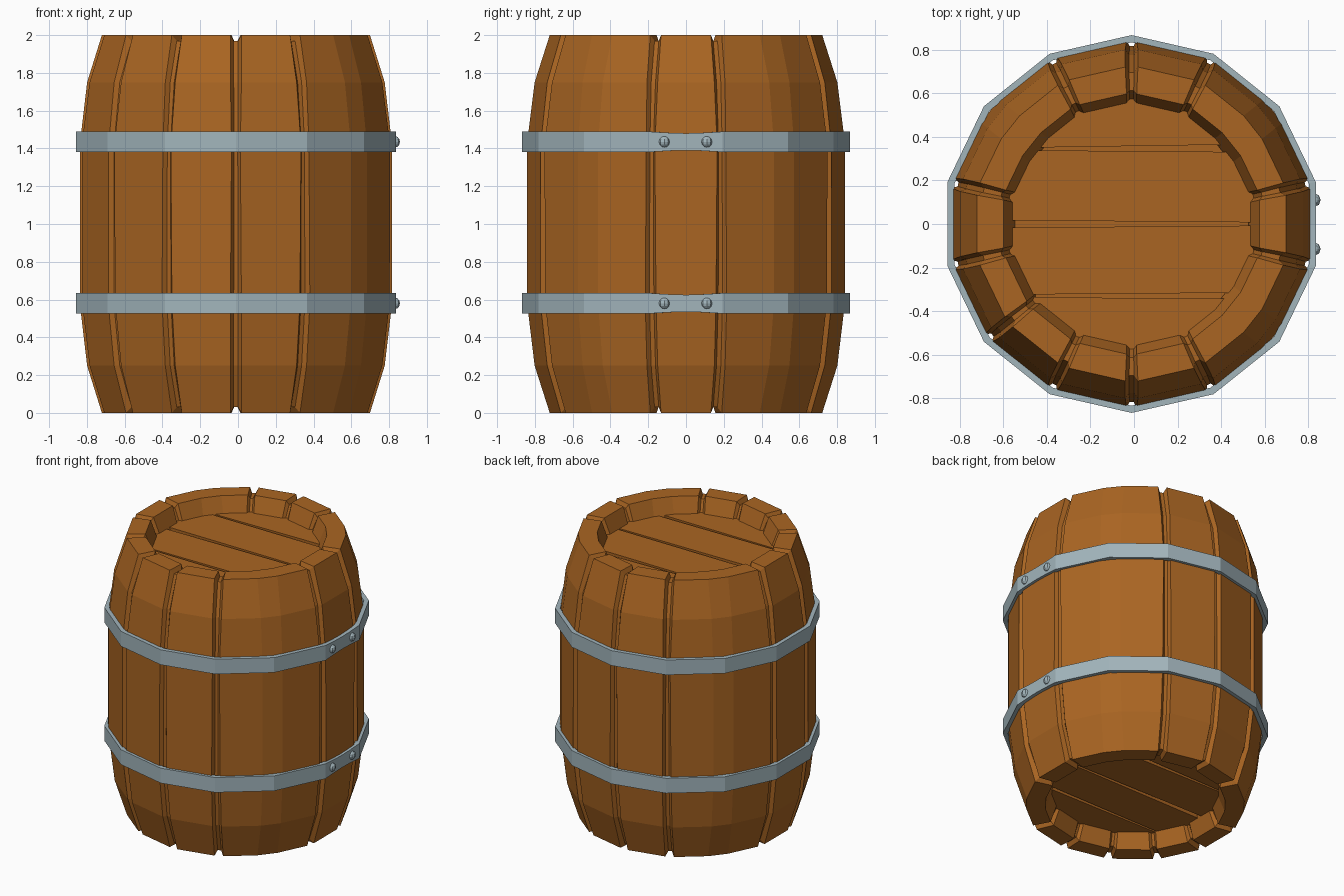
import bpy, bmesh, math
from mathutils import Vector, Matrix

if "Cube" in bpy.data.objects:
    bpy.data.objects.remove(bpy.data.objects["Cube"])

N = 14
STEP = 2 * math.pi / N
CX = -0.011
APO = math.cos(STEP / 2)


def material(name, rgb):
    m = bpy.data.materials.new(name)
    m.diffuse_color = (*rgb, 1)
    m.use_nodes = True
    m.node_tree.nodes["Principled BSDF"].inputs["Base Color"].default_value = m.diffuse_color
    return m


WOOD = material("wood", (0.40, 0.13, 0.016))
STEEL = material("steel", (0.36, 0.46, 0.50))


def finish(name, bm, mat):
    bmesh.ops.recalc_face_normals(bm, faces=bm.faces)
    me = bpy.data.meshes.new(name)
    bm.to_mesh(me)
    bm.free()
    me.materials.append(mat)
    ob = bpy.data.objects.new(name, me)
    ob.location.x = CX
    bpy.context.collection.objects.link(ob)
    return ob


def corner(k):
    a = math.pi / 2 + k * STEP
    return Vector((math.cos(a), math.sin(a), 0))


def loft_ring(name, columns, mat):
    """Join closed profile columns (lists of points) around the axis."""
    bm = bmesh.new()
    cols = [[bm.verts.new(p) for p in c] for c in columns]
    for i, a in enumerate(cols):
        b = cols[(i + 1) % len(cols)]
        for j in range(len(a)):
            n = (j + 1) % len(a)
            bm.faces.new((a[j], b[j], b[n], a[n]))
    return finish(name, bm, mat)


# Closed stave section: corner radius, height, and groove inset in r and z
half = [(0.848, 1.42, -.028, 0), (0.808, 1.75, -.028, 0), (0.728, 2.0, -.028, -.03),
        (0.603, 2.0, .012, -.03), (0.55, 1.86, .012, 0)]
section = half + [(r, 2 - z, dr, -dz) for r, z, dr, dz in reversed(half)]
FUSED = {12, 9, 2}   # corners where two staves are one wide bent stave


# Stave shell with grooves at the corners
columns = []
for k in range(N):
    prev_dir = (corner(k - 1) - corner(k)).normalized()
    next_dir = (corner(k + 1) - corner(k)).normalized()
    if k in FUSED:
        for d in (prev_dir, next_dir):
            columns.append([corner(k) * r + d * 0.07 + Vector((0, 0, z)) for r, z, _, _ in section])
        continue
    for d, w, inset in ((prev_dir, .03, 0), (prev_dir, .012, 1), (next_dir, .012, 1), (next_dir, .03, 0)):
        columns.append([corner(k) * (r + dr * inset) + d * w * (1 if r > .7 and z not in (0.58, 1.42) else .8)
                        + Vector((0, 0, z + dz * inset)) for r, z, dr, dz in section])
loft_ring("staves", columns, WOOD)


# Lid planks, cut from a polygon disc
def plank(name, y0, y1, z0, z1, tilt):
    bm = bmesh.new()
    face = bm.faces.new([bm.verts.new(corner(k) * 0.575) for k in range(N)])
    for y, s in ((y0, -1), (y1, 1)):
        bmesh.ops.bisect_plane(bm, geom=bm.verts[:] + bm.edges[:] + bm.faces[:], dist=1e-5,
                               plane_co=(0, y, 0), plane_no=(math.sin(tilt) * -s, s, 0), clear_outer=True)
    ext = bmesh.ops.extrude_face_region(bm, geom=bm.faces[:])
    for v in bm.verts:
        v.co.z = z0
    for v in ext["geom"]:
        if isinstance(v, bmesh.types.BMVert):
            v.co.z = z1
    finish(name, bm, WOOD)


PLANKS = [(-.7, -.34, -.008), (-.32, -.012, .008), (.012, .335, -.008), (.358, .7, .015)]
for i, (a, b, t) in enumerate(PLANKS):
    plank(f"top_plank_{i + 1}", a, b, 1.83, 1.89, t)
    plank(f"bottom_plank_{i + 1}", a, b, 0.11, 0.17, t)
plank("top_backing", -.7, .7, 1.81, 1.85, 0)
plank("bottom_backing", -.7, .7, 0.15, 0.19, 0)


# Hoops, pinched over the flat right-hand side, with two rivets each
def hoop(name, z):
    stations = [(corner(k), 0.054) for k in range(11)]
    a, b = corner(10), corner(11)
    for t, h in ((.12, .051), (.3, .047), (.5, .045), (.7, .047), (.88, .051)):
        stations.append((a.lerp(b, t), h))
    stations += [(corner(k), 0.054) for k in range(11, N)]
    loft_ring(name, [[p * r + Vector((0, 0, z + s * h))
                      for r, s in ((.868, -1), (.868, 1), (.835, 1), (.835, -1))]
                     for p, h in stations], STEEL)
    for y in (-.115, .11):
        bm = bmesh.new()
        bmesh.ops.create_uvsphere(bm, u_segments=8, v_segments=6, radius=0.03)
        bmesh.ops.transform(bm, verts=bm.verts,
                            matrix=Matrix.Translation((.868 * APO - .004, y, z)))
        bmesh.ops.scale(bm, verts=bm.verts, vec=(.85, 1, 1),
                        space=Matrix.Translation((-.868 * APO, -y, -z)))
        finish(f"{name}_rivet", bm, STEEL)


# find the stations whose flat side faces +x
mid = (corner(10) + corner(11)) / 2
assert mid.x > 0.9
hoop("lower_hoop", 0.58)
hoop("upper_hoop", 1.435)
